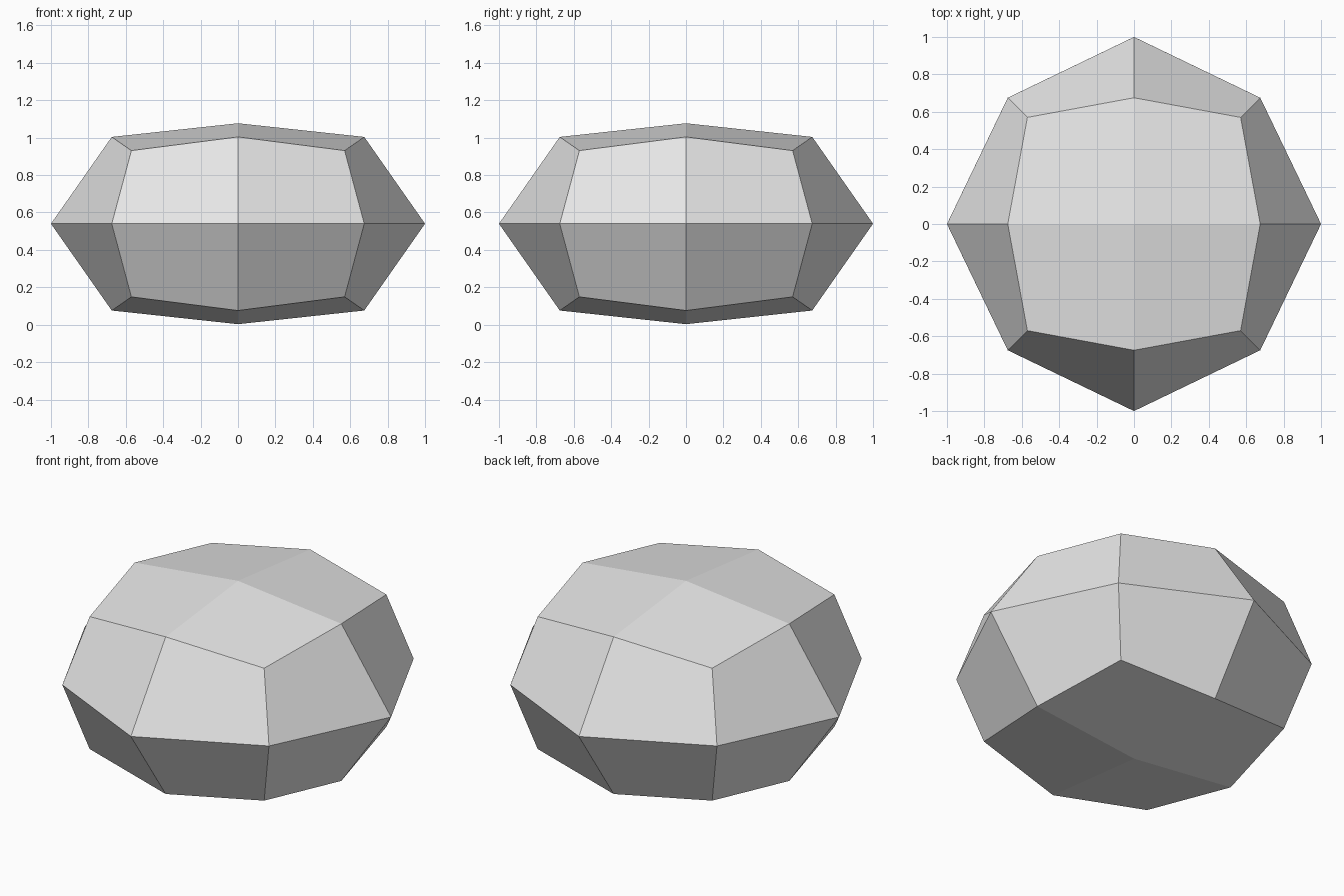
import bpy
import bmesh

# Remove the default cube
default_cube = bpy.data.objects.get("Cube")
if default_cube:
    bpy.data.objects.remove(default_cube, do_unlink=True)

# Single plain grey
grey = bpy.data.materials.new("light_grey")
grey.use_nodes = True
colour = (0.8, 0.8, 0.8, 1.0)
grey.diffuse_color = colour
grey.node_tree.nodes["Principled BSDF"].inputs["Base Color"].default_value = colour

# Faceted stone: a cube split into a 2 x 2 grid on every side
bm = bmesh.new()
bmesh.ops.create_cube(bm, size=2)
bmesh.ops.subdivide_edges(bm, edges=bm.edges[:], cuts=1, use_grid_fill=True)

# Round it: face centres, edge midpoints and corners each get their own radius
SPREAD = {1: 1.0, 2: 0.675, 3: 0.57}
HEIGHT = {1: 0.537, 2: 0.464, 3: 0.391}
MIDDLE = 0.54
for v in bm.verts:
    kind = sum(abs(c) > 0.5 for c in v.co)
    v.co.x *= SPREAD[kind]
    v.co.y *= SPREAD[kind]
    v.co.z = v.co.z * HEIGHT[kind] + MIDDLE

bmesh.ops.recalc_face_normals(bm, faces=bm.faces[:])
mesh = bpy.data.meshes.new("stone")
bm.to_mesh(mesh)
bm.free()
mesh.materials.append(grey)
stone = bpy.data.objects.new("stone", mesh)
bpy.context.collection.objects.link(stone)
